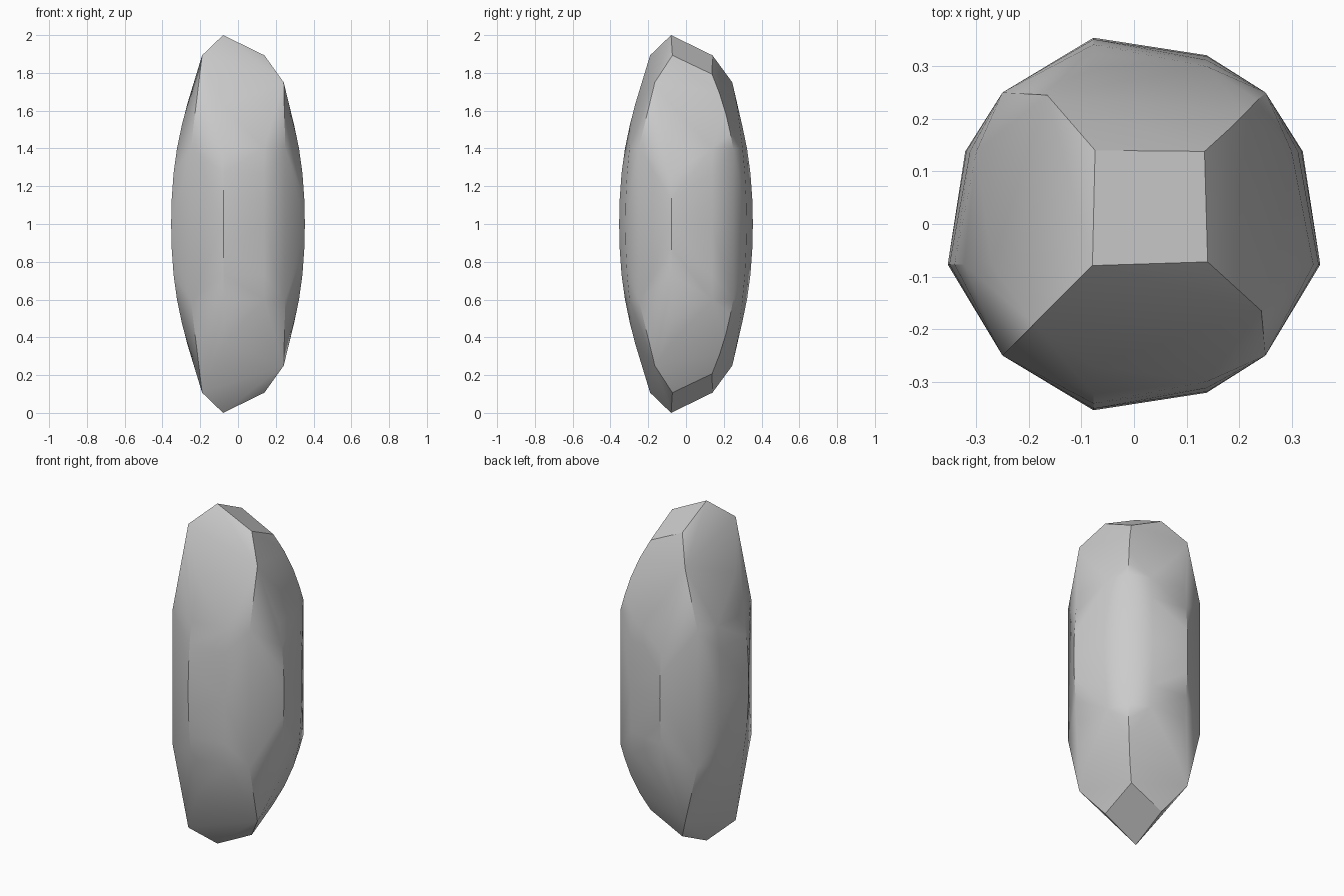
import bpy, bmesh

if "Cube" in bpy.data.objects:
    bpy.data.objects.remove(bpy.data.objects["Cube"])

# Height above mid-plane -> outward reach of the bulging sides
levels = [(0.0, 0.354), (0.13, 0.351), (0.27, 0.341), (0.4, 0.323), (0.52, 0.298), (0.63, 0.27)]

# Points of the upper half, mirrored below
upper = []
for h, r in levels:
    shoulder = 0.25 + (r - 0.25) * 0.68
    for s in (-1, 1):
        upper += [(s * r, -0.077, h), (-0.077, s * r, h)]
        if h <= 0.4:
            upper += [(s * shoulder, 0.138, h), (0.138, s * shoulder, h)]

# Four long corner ridges; the back right one curves inward early
for sx in (-1, 1):
    for sy in (-1, 1):
        upper += [(sx * 0.25, sy * 0.25, h) for h in (0, 0.2, 0.4)]
upper += [(c, c, h) for c, h in ((0.235, 0.48), (0.212, 0.58), (0.178, 0.69))]

# Cap corners and the tilted cap
upper += [(-0.165, 0.245, 0.75), (0.242, -0.165, 0.75), (-0.19, -0.19, 0.893)]
upper += [(-0.079, -0.079, 1.0), (0.14, -0.072, 0.893),
          (0.134, 0.138, 0.793), (-0.074, 0.14, 0.893)]

bm = bmesh.new()
for x, y, h in upper:
    for s in ((1,) if h == 0 else (-1, 1)):
        bm.verts.new((x, y, 1 + s * h))
bmesh.ops.convex_hull(bm, input=bm.verts[:])
loose = [v for v in bm.verts if not v.link_faces]
bmesh.ops.delete(bm, geom=loose, context='VERTS')
bmesh.ops.dissolve_limit(bm, angle_limit=0.03, verts=bm.verts[:], edges=bm.edges[:])
bmesh.ops.recalc_face_normals(bm, faces=bm.faces[:])

mesh = bpy.data.meshes.new("stone")
bm.to_mesh(mesh)
bm.free()
stone = bpy.data.objects.new("stone", mesh)
bpy.context.collection.objects.link(stone)

# Soft shading with crisp ridges
bpy.context.view_layer.objects.active = stone
stone.select_set(True)
bpy.ops.object.shade_smooth_by_angle(angle=0.5)
